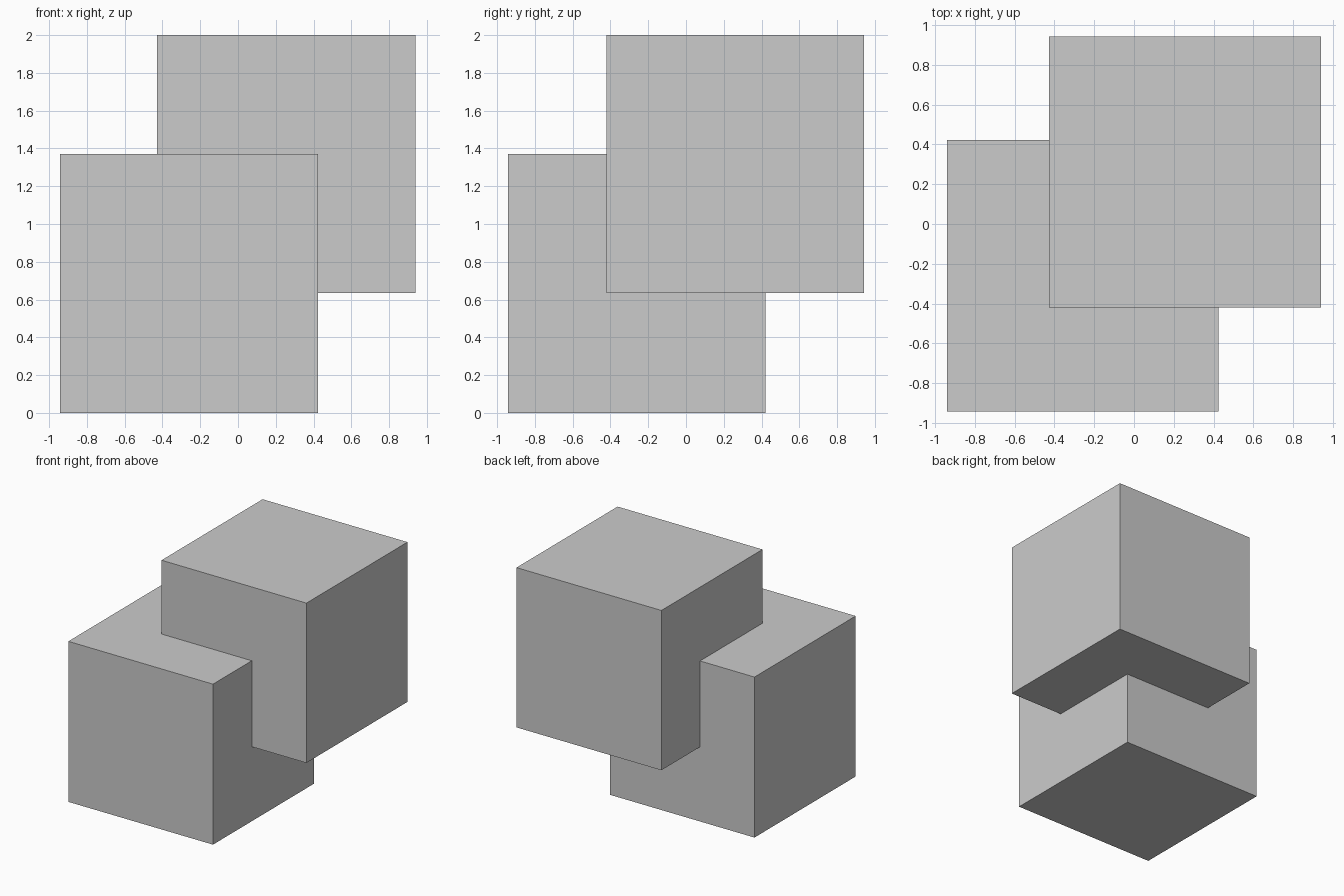
import bpy

if "Cube" in bpy.data.objects:
    bpy.data.objects.remove(bpy.data.objects["Cube"])


def block(name, lo, hi):
    """Axis-aligned box between two opposite corners."""
    centre = [(a + b) / 2 for a, b in zip(lo, hi)]
    bpy.ops.mesh.primitive_cube_add(size=1, location=centre)
    obj = bpy.context.object
    obj.name = name
    obj.scale = [b - a for a, b in zip(lo, hi)]
    bpy.ops.object.transform_apply(location=False, rotation=False, scale=True)
    return obj


# Lower cube, front left
block("lower_cube", (-0.942, -0.943, 0.0), (0.424, 0.422, 1.37))

# Upper cube, back right, overlapping the lower one
block("upper_cube", (-0.428, -0.42, 0.636), (0.94, 0.943, 2.0))
